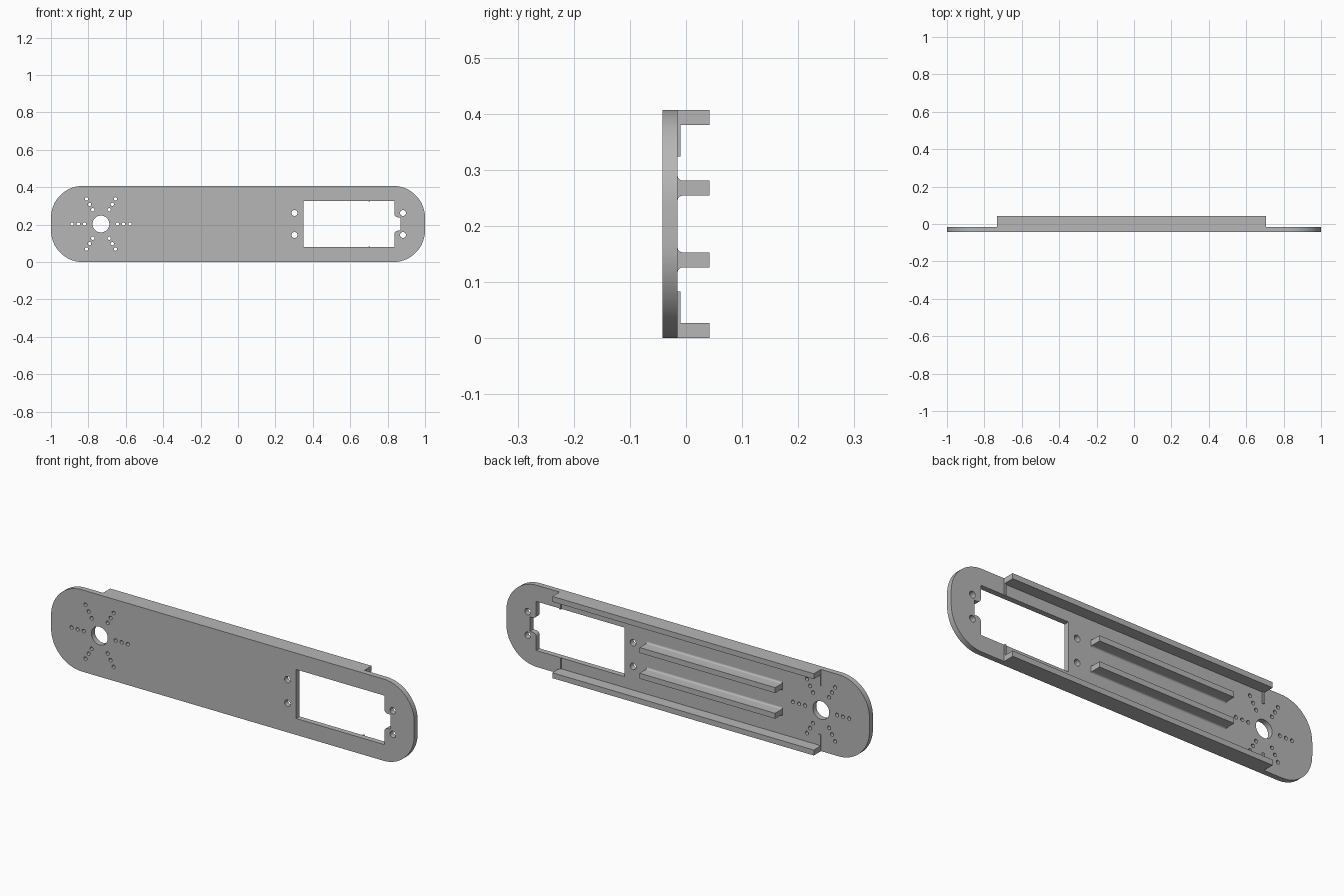
import bpy
import bmesh
from math import cos, sin, pi, radians
from mathutils import Matrix

if "Cube" in bpy.data.objects:
    bpy.data.objects.remove(bpy.data.objects["Cube"], do_unlink=True)

HEIGHT = 0.407
MID = HEIGHT / 2
FRONT, BACK, TIP = -0.042, -0.015, 0.042

grey = bpy.data.materials.new("plain grey")
grey.use_nodes = True
colour = (0.47, 0.47, 0.47, 1)
grey.diffuse_color = colour
grey.node_tree.nodes["Principled BSDF"].inputs["Base Color"].default_value = colour


def arc(cx, cy, r, start, end, steps):
    """Points along a circular arc, angles in degrees."""
    angles = [radians(start + (end - start) * i / steps) for i in range(steps + 1)]
    return [(cx + r * cos(a), cy + r * sin(a)) for a in angles]


def circle(cx, cy, r, steps):
    return arc(cx, cy, r, 0, 360, steps)[:-1]


def finish(obj):
    obj.data.materials.clear()
    obj.data.materials.append(grey)
    bpy.ops.object.select_all(action="DESELECT")
    obj.select_set(True)
    bpy.context.view_layer.objects.active = obj
    bpy.ops.object.shade_smooth_by_angle(angle=radians(35))


def pierced_plate(name, loops, y0, y1):
    """Outline with holes in the xz plane, given thickness along y."""
    curve = bpy.data.curves.new(name, "CURVE")
    curve.dimensions = "2D"
    curve.fill_mode = "BOTH"
    curve.extrude = (y1 - y0) / 2
    for loop in loops:
        spline = curve.splines.new("POLY")
        spline.points.add(len(loop) - 1)
        for point, (x, z) in zip(spline.points, loop):
            point.co = (x, z, 0, 1)
        spline.use_cyclic_u = True
    source = bpy.data.objects.new(name + "_outline", curve)
    bpy.context.collection.objects.link(source)
    graph = bpy.context.evaluated_depsgraph_get()
    mesh = bpy.data.meshes.new_from_object(source.evaluated_get(graph))
    bpy.data.objects.remove(source, do_unlink=True)
    mesh.transform(Matrix.Translation((0, (y0 + y1) / 2, 0)) @ Matrix.Rotation(pi / 2, 4, "X"))
    bm = bmesh.new()
    bm.from_mesh(mesh)
    bmesh.ops.remove_doubles(bm, verts=bm.verts, dist=0.00005)
    bmesh.ops.recalc_face_normals(bm, faces=bm.faces)
    bm.to_mesh(mesh)
    bm.free()
    obj = bpy.data.objects.new(name, mesh)
    bpy.context.collection.objects.link(obj)
    finish(obj)


def bar(name, profile, x0, x1):
    """Profile in the yz plane swept along x."""
    bm = bmesh.new()
    face = bm.faces.new([bm.verts.new((x0, y, z)) for y, z in profile])
    swept = bmesh.ops.extrude_face_region(bm, geom=[face])["geom"]
    verts = [g for g in swept if isinstance(g, bmesh.types.BMVert)]
    bmesh.ops.translate(bm, verts=verts, vec=(x1 - x0, 0, 0))
    bmesh.ops.recalc_face_normals(bm, faces=bm.faces)
    mesh = bpy.data.meshes.new(name)
    bm.to_mesh(mesh)
    bm.free()
    obj = bpy.data.objects.new(name, mesh)
    bpy.context.collection.objects.link(obj)
    finish(obj)


def box_profile(y0, y1, z0, z1):
    return [(y0, z0), (y1, z0), (y1, z1), (y0, z1)]


# Plate outline with rounded ends
R = 0.17
outline = []
for cx, cz, start in ((1 - R, HEIGHT - R, 0), (R - 1, HEIGHT - R, 90),
                      (R - 1, R, 180), (1 - R, R, 270)):
    outline += arc(cx, cz, R, start, start + 90, 20)
loops = [outline]

# Window with a cable notch on its +x side
upper = ([(0.87, MID + 0.036)] + arc(0.854, MID + 0.054, 0.018, 270, 180, 6)
         + [(0.836, MID + 0.122), (0.35, MID + 0.122)])
lower = [(x, HEIGHT - z) for x, z in reversed(upper)]
loops.append(upper + lower)

# Screw holes beside the window
for x in (0.302, 0.882):
    for dz in (-0.059, 0.059):
        loops.append(circle(x, MID + dz, 0.016, 24))

# Shaft hole and six arms of pin holes
HUB = -0.733
loops.append(circle(HUB, MID, 0.045, 40))
for arm in range(6):
    a = arm * pi / 3
    for r in (0.088, 0.121, 0.155):
        loops.append(circle(HUB + r * cos(a), MID + r * sin(a), 0.009, 16))

pierced_plate("plate", loops, FRONT, BACK)

# Edge rails, and low stops at both rail ends
X0, X1 = -0.733, 0.707
RAIL = 0.027
for side, flip in (("lower", False), ("upper", True)):
    def span(z0, z1):
        return (HEIGHT - z1, HEIGHT - z0) if flip else (z0, z1)
    bar(side + "_rail", box_profile(BACK, TIP, *span(0, RAIL)), X0, X1)
    for end, x in (("right", X0), ("left", X1 - 0.01)):
        bar(f"{side}_{end}_stop", box_profile(BACK, BACK + 0.005, *span(RAIL, 0.083)), x, x + 0.01)

# Inner ribs with filleted feet
F = 0.009
for name, z in (("lower_rib", MID - 0.064), ("upper_rib", MID + 0.064)):
    h = RAIL / 2
    foot = arc(BACK + F, z + h + F, F, 270, 180, 6)
    half = [(TIP, z + h)] + foot
    profile = half + [(y, 2 * z - zz) for y, zz in reversed(half)]
    bar(name, profile, -0.52, 0.226)
